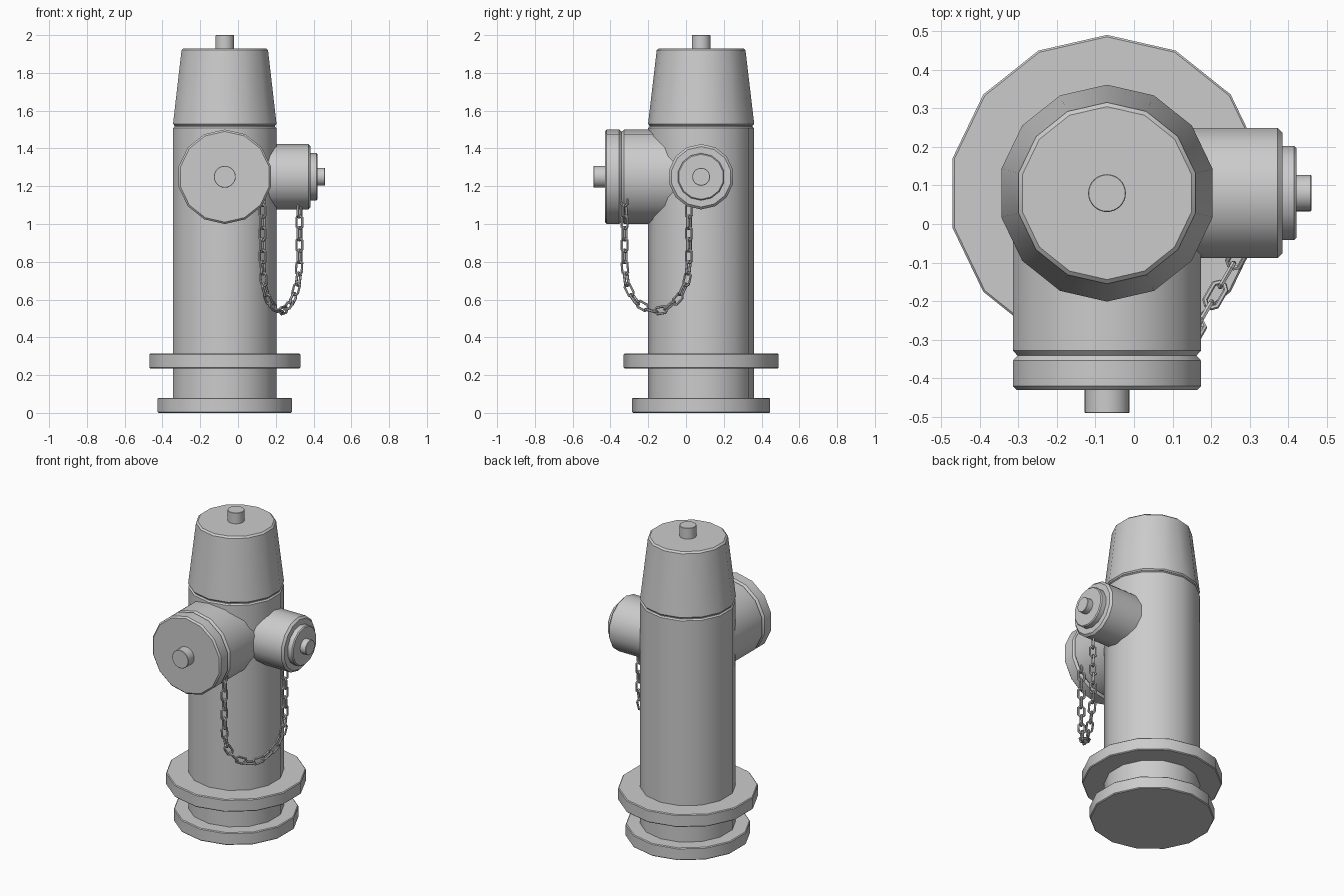
import bpy, bmesh, math
from mathutils import Matrix, Vector

cube = bpy.data.objects.get("Cube")
if cube:
    bpy.data.objects.remove(cube, do_unlink=True)

# Single painted metal colour
GREY = (0.6, 0.6, 0.6, 1)
metal = bpy.data.materials.new("grey metal")
metal.use_nodes = True
metal.diffuse_color = GREY
metal.node_tree.nodes["Principled BSDF"].inputs["Base Color"].default_value = GREY

SIDES = 14
AX, AY, NOZZLE_Z = -0.07, 0.08, 1.25


def frame(origin, right, up, axis):
    """Matrix whose local z is the turning axis and local y holds a corner."""
    m = Matrix((right, up, axis)).transposed().to_4x4()
    return Matrix.Translation(origin) @ m


UPRIGHT = frame((AX, AY, 0), (1, 0, 0), (0, 1, 0), (0, 0, 1))
FRONT = frame((AX, AY, NOZZLE_Z), (1, 0, 0), (0, 0, 1), (0, -1, 0))
SIDE = frame((AX, AY, NOZZLE_Z), (0, 1, 0), (0, 0, 1), (1, 0, 0))


def finish(name, bm):
    bmesh.ops.recalc_face_normals(bm, faces=bm.faces)
    mesh = bpy.data.meshes.new(name)
    bm.to_mesh(mesh)
    bm.free()
    mesh.materials.append(metal)
    obj = bpy.data.objects.new(name, mesh)
    bpy.context.collection.objects.link(obj)
    bpy.ops.object.select_all(action='DESELECT')
    obj.select_set(True)
    bpy.context.view_layer.objects.active = obj
    bpy.ops.object.shade_smooth_by_angle(angle=math.radians(32))
    return obj


def turned(name, matrix, profile, sides=SIDES):
    """Closed turned solid from (radius, distance) pairs."""
    bm = bmesh.new()
    rings = []
    for r, t in profile:
        ring = []
        for i in range(sides):
            a = math.pi / 2 + math.tau * i / sides
            ring.append(bm.verts.new(matrix @ Vector((r * math.cos(a), r * math.sin(a), t))))
        rings.append(ring)
    for lo, hi in zip(rings, rings[1:]):
        for i in range(sides):
            j = (i + 1) % sides
            bm.faces.new((lo[i], lo[j], hi[j], hi[i]))
    bm.faces.new(rings[0])
    bm.faces.new(rings[-1])
    return finish(name, bm)


def disc(name, matrix, r, low, high, bevel, sides=SIDES):
    return turned(name, matrix, [(r - bevel, low), (r, low + bevel),
                                 (r, high - bevel), (r - bevel, high)], sides)


# Barrel, flanges and cap
disc("base_flange", UPRIGHT, 0.365, 0, 0.08, 0.005)
disc("ground_flange", UPRIGHT, 0.41, 0.235, 0.315, 0.005)
turned("barrel", UPRIGHT, [(0.28, 0.05), (0.28, 1.508), (0.272, 1.516), (0.272, 1.54)])
turned("cap", UPRIGHT, [(0.274, 1.522), (0.281, 1.53), (0.235, 1.92), (0.224, 1.93)])
disc("cap_nut", UPRIGHT, 0.049, 1.9, 2.0, 0.002, 32)

# Large front outlet with a grooved cover
turned("front_outlet", FRONT, [(0.25, 0), (0.25, 0.408), (0.238, 0.421),
                               (0.25, 0.434), (0.25, 0.5), (0.24, 0.51)])
disc("front_outlet_nut", FRONT, 0.058, 0.49, 0.57, 0.002, 32)

# Small outlet on the left
turned("side_outlet", SIDE, [(0.173, 0), (0.173, 0.442), (0.16, 0.455)])
disc("side_outlet_cover", SIDE, 0.125, 0.43, 0.491, 0.006)
disc("side_outlet_nut", SIDE, 0.047, 0.47, 0.53, 0.002, 32)

# Hanging chain: (share of span, height) along a U-shaped path
START, END = Vector((0.13, -0.325, 0)), Vector((0.325, 0.015, 0))
SAG = [(0, 1.13), (0, 0.78), (0.04, 0.67), (0.18, 0.585), (0.42, 0.54),
       (0.62, 0.545), (0.85, 0.61), (0.97, 0.7), (1, 0.8), (1, 1.07)]
path = [START.lerp(END, u) + Vector((0, 0, z)) for u, z in SAG]
lengths = [(b - a).length for a, b in zip(path, path[1:])]
total = sum(lengths)
across = (END - START).normalized().cross(Vector((0, 0, 1)))


def along(d):
    for a, b, l in zip(path, path[1:], lengths):
        if d <= l:
            return a.lerp(b, d / l)
        d -= l
    return path[-1]


def add_link(bm, matrix, radius=0.019, wire=0.007, stretch=0.017, around=8, tube=6):
    rings = []
    for i in range(around):
        a = math.tau * (i + 0.5) / around
        out = Vector((math.cos(a), math.sin(a), 0))
        centre = out * radius + Vector((0, math.copysign(stretch, out.y), 0))
        ring = []
        for k in range(tube):
            b = math.tau * k / tube
            p = centre + out * wire * math.cos(b) + Vector((0, 0, wire * math.sin(b)))
            ring.append(bm.verts.new(matrix @ p))
        rings.append(ring)
    for i in range(around):
        r, s = rings[i], rings[(i + 1) % around]
        for k in range(tube):
            n = (k + 1) % tube
            bm.faces.new((r[k], r[n], s[n], s[k]))


chain = bmesh.new()
links = round(total / 0.06)
for i in range(links + 1):
    d = total * i / links
    tangent = (along(min(d + 0.03, total)) - along(max(d - 0.03, 0))).normalized()
    side = across if i % 2 else tangent.cross(across)
    add_link(chain, frame(along(d), side, tangent, side.cross(tangent)))
finish("chain", chain)
